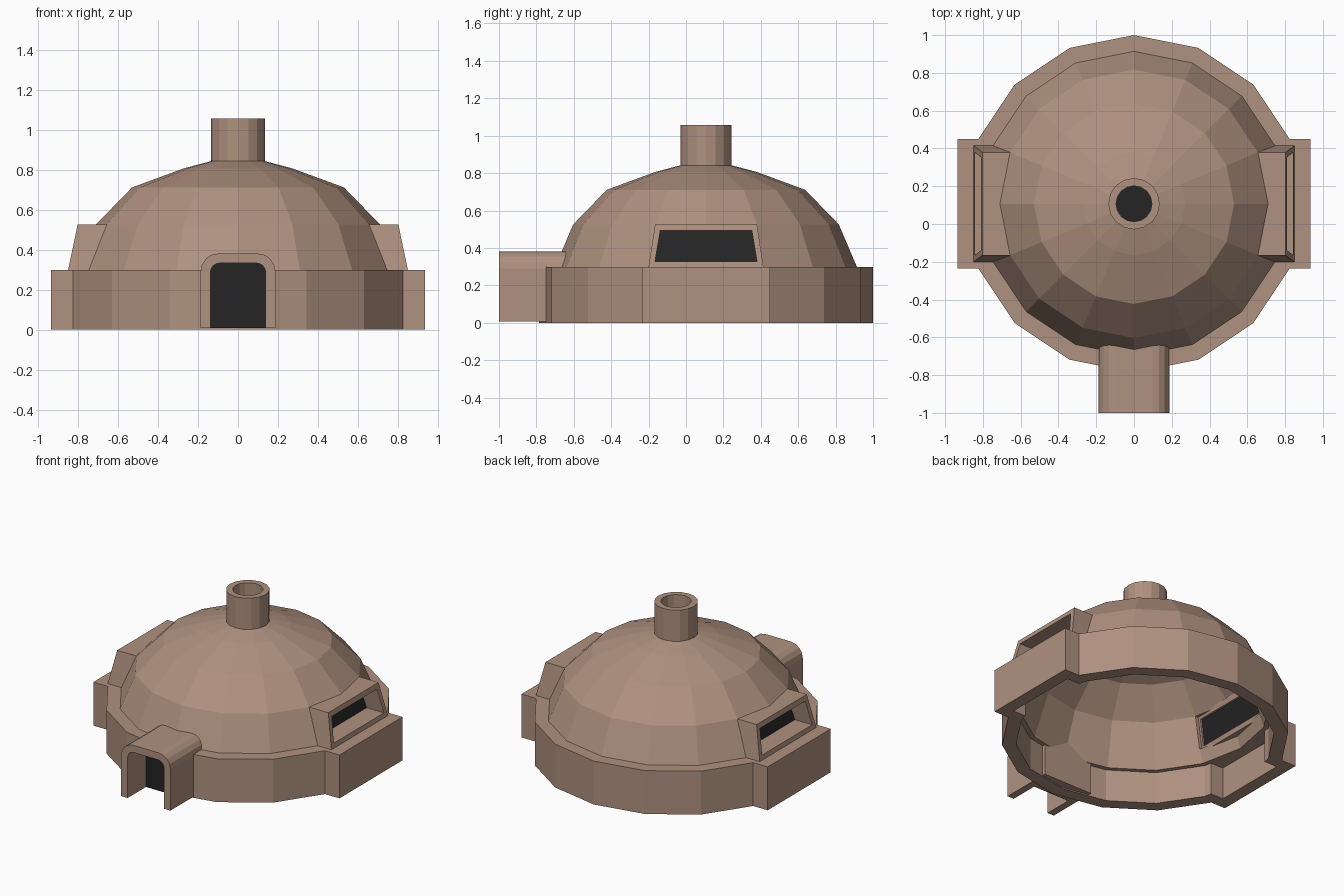
import bpy, bmesh
from math import sin, cos, pi

if "Cube" in bpy.data.objects:
    bpy.data.objects.remove(bpy.data.objects["Cube"])

CY = 0.107   # centre of the dome in y


def material(name, rgb):
    m = bpy.data.materials.new(name)
    m.diffuse_color = (*rgb, 1)
    m.use_nodes = True
    m.node_tree.nodes["Principled BSDF"].inputs["Base Color"].default_value = m.diffuse_color
    return m


CLAY = material("clay", (0.43, 0.285, 0.215))
DARK = material("dark", (0.018, 0.018, 0.018))


def make(name, verts, faces, mat=CLAY):
    me = bpy.data.meshes.new(name)
    me.from_pydata(verts, [], faces)
    bm = bmesh.new()
    bm.from_mesh(me)
    bmesh.ops.recalc_face_normals(bm, faces=bm.faces)
    bm.to_mesh(me)
    bm.free()
    me.materials.append(mat)
    ob = bpy.data.objects.new(name, me)
    bpy.context.collection.objects.link(ob)
    return ob


def revolve(name, profile, n=16):
    """Spin a closed (radius, z) profile around the dome axis."""
    k = len(profile)
    verts = [(r * cos(2 * pi * i / n), CY + r * sin(2 * pi * i / n), z)
             for i in range(n) for r, z in profile]
    faces = [(i * k + j, i * k + (j + 1) % k,
              (i + 1) % n * k + (j + 1) % k, (i + 1) % n * k + j)
             for i in range(n) for j in range(k)]
    return make(name, verts, faces)


def block(name, s, bottom, top):
    """Six-sided block; each level is (x_in, x_out, half_width, z), s is the side."""
    verts = []
    for x0, x1, w, z in (bottom, top):
        verts += [(s * x0, CY - w, z), (s * x1, CY - w, z),
                  (s * x1, CY + w, z), (s * x0, CY + w, z)]
    return make(name, verts, [(0, 1, 2, 3), (4, 5, 6, 7)] +
                [(i, (i + 1) % 4, 4 + (i + 1) % 4, 4 + i) for i in range(4)])


def cut(ob, cutter):
    mod = ob.modifiers.new("cut", 'BOOLEAN')
    mod.operation = 'DIFFERENCE'
    mod.solver = 'EXACT'
    mod.object = cutter
    bpy.context.view_layer.objects.active = ob
    bpy.ops.object.modifier_apply(modifier=mod.name)


def arch(w, h, r, z0, steps=4):
    """Open arch outline (x, z) from the right foot to the left foot."""
    right = [(w, z0)] + [(w - r + r * cos(a), h - r + r * sin(a))
                         for a in (pi / 2 * i / steps for i in range(steps + 1))]
    return right + [(-x, z) for x, z in reversed(right)]


def prism(name, loop, y0, y1):
    """Solid made by sweeping an (x, z) outline along y."""
    n = len(loop)
    return make(name, [(x, y, z) for y in (y0, y1) for x, z in loop],
                [tuple(range(n)), tuple(range(n, 2 * n))] +
                [(i, (i + 1) % n, n + (i + 1) % n, n + i) for i in range(n)])


# dome and base wall as one hollow shell
shell = revolve("dome_shell", [
    (0.893, 0), (0.893, 0.298), (0.807, 0.298), (0.71, 0.526), (0.53, 0.711),
    (0.272, 0.806), (0.136, 0.842), (0.095, 0.842), (0.095, 0.815),
    (0.262, 0.772), (0.508, 0.682), (0.68, 0.508), (0.775, 0.22),
    (0.805, 0.22), (0.805, 0)])

# chimney
revolve("chimney", [(0.136, 0.80), (0.136, 1.056), (0.095, 1.056), (0.095, 0.80)])
disc = [(0.097 * cos(2 * pi * i / 16), CY + 0.097 * sin(2 * pi * i / 16), 0.86)
        for i in range(16)]
make("chimney_disc", disc, [tuple(range(16))], DARK)

# side boxes and window hoods
for s, side in ((1, "right"), (-1, "left")):
    box = block(side + "_wall_box", s, (0.79, 0.935, 0.342, 0), (0.79, 0.935, 0.342, 0.298))
    pocket = block("pocket_cutter", s, (0.735, 0.85, 0.26, -0.1), (0.735, 0.85, 0.26, 0.22))
    hood = block(side + "_window_hood", s, (0.71, 0.85, 0.3075, 0.297), (0.645, 0.802, 0.2725, 0.526))
    hole = block("window_cutter", s, (0.5, 0.95, 0.2725, 0.328), (0.5, 0.95, 0.245, 0.492))
    gap = block("gap_cutter", s, (0.5, 0.95, 0.29, 0.31), (0.5, 0.95, 0.26, 0.51))
    cut(box, pocket)
    cut(shell, pocket)
    cut(hood, hole)
    cut(shell, gap)
    for c in (pocket, hole, gap):
        bpy.data.objects.remove(c)
    make(side + "_window_glass",
         [(s * 0.712, CY - 0.2725, 0.328), (s * 0.712, CY + 0.2725, 0.328),
          (s * 0.668, CY + 0.245, 0.492), (s * 0.668, CY - 0.245, 0.492)],
         [(0, 1, 2, 3)], DARK)

# entrance: solid arch running into the dome, hollowed in front of a dark panel
tunnel = prism("entrance_tunnel", arch(0.187, 0.381, 0.09, 0.008), -1.0, -0.64)
recess = prism("recess_cutter", arch(0.138, 0.332, 0.045, -0.1), -1.1, -0.80)
cut(tunnel, recess)
bpy.data.objects.remove(recess)
door = arch(0.138, 0.332, 0.045, 0.008)
make("door_panel", [(x, -0.802, z) for x, z in door], [tuple(range(len(door)))], DARK)
